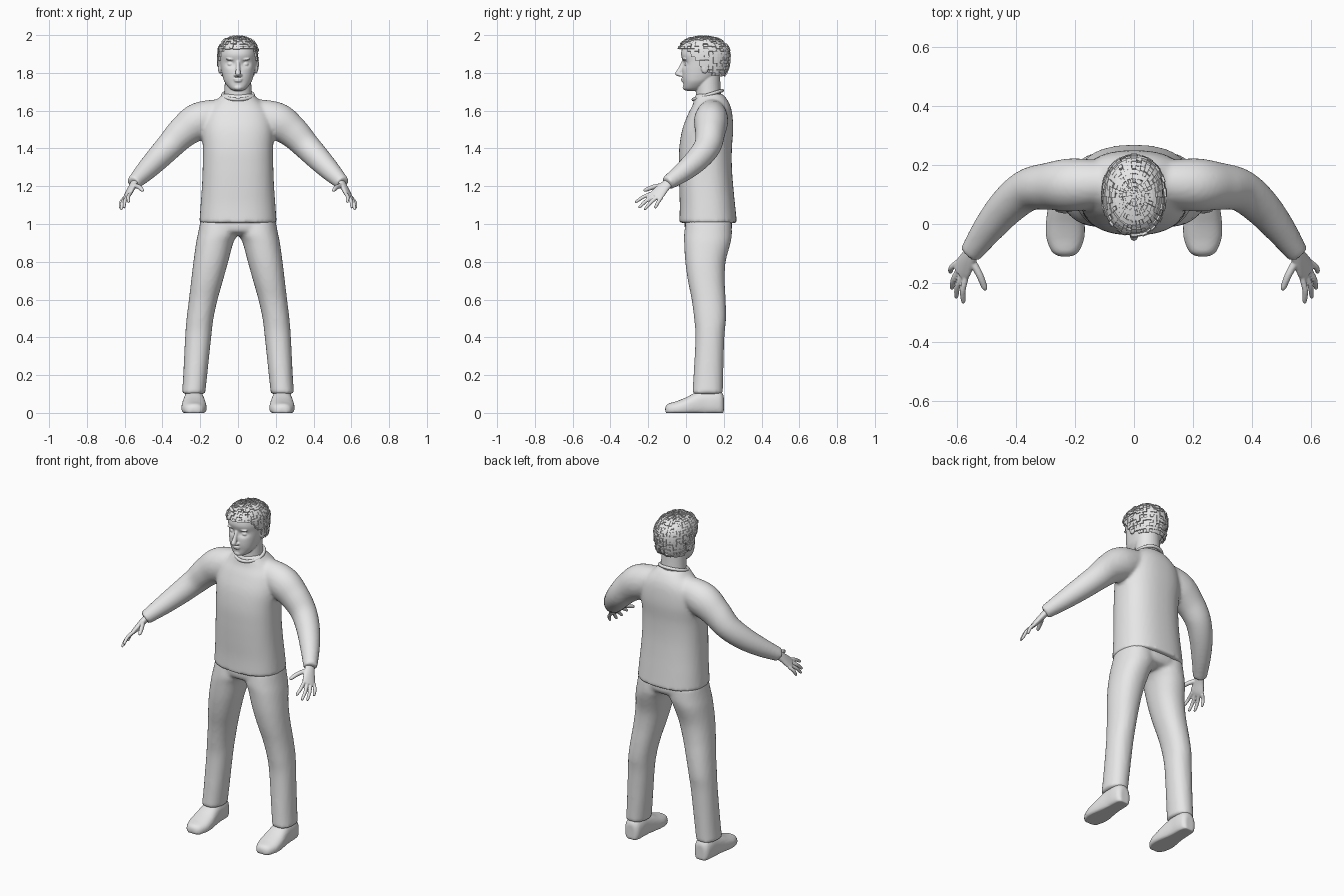
import bpy, bmesh, math, random
from mathutils import Vector, Matrix

random.seed(4)
if "Cube" in bpy.data.objects:
    bpy.data.objects.remove(bpy.data.objects["Cube"], do_unlink=True)

X, Y, Z = Vector((1, 0, 0)), Vector((0, 1, 0)), Vector((0, 0, 1))

grey = bpy.data.materials.new("plain_grey")
grey.use_nodes = True
grey.diffuse_color = (0.8, 0.8, 0.8, 1)
grey.node_tree.nodes["Principled BSDF"].inputs["Base Color"].default_value = (0.8, 0.8, 0.8, 1)


def spline(rows, steps):
    """Catmull-Rom interpolation of rows of numbers."""
    pts = [rows[0]] + list(rows) + [rows[-1]]
    out = []
    for a, b, c, d in zip(pts, pts[1:], pts[2:], pts[3:]):
        for k in range(steps):
            t = k / steps
            out.append([q + 0.5 * t * (r - p + t * (2 * p - 5 * q + 4 * r - s + t * (3 * (q - r) + s - p)))
                        for p, q, r, s in zip(a, b, c, d)])
    return out + [list(rows[-1])]


def loft(bm, rows, side=X, axis=None, power=2.0, n=32, steps=6, sign=1, floor=None):
    """Skin rings (x, y, z, half width, half depth) along a smooth path."""
    rows = spline(rows, steps)
    rings = []
    for i, (x, y, z, ru, rv) in enumerate(rows):
        a, b = rows[max(i - 1, 0)], rows[min(i + 1, len(rows) - 1)]
        t = axis or (Vector(b[:3]) - Vector(a[:3])).normalized()
        u = (side - t * side.dot(t)).normalized()
        v = t.cross(u)
        ring = []
        for k in range(n):
            ang = math.tau * k / n
            c, s = math.cos(ang), math.sin(ang)
            p = Vector((x, y, z))
            p += u * ru * math.copysign(abs(c) ** (2 / power), c)
            p += v * rv * math.copysign(abs(s) ** (2 / power), s)
            if floor is not None:
                p.z = max(p.z, floor)
            ring.append(bm.verts.new((p.x * sign, p.y, p.z)))
        rings.append(ring)
    for r0, r1 in zip(rings, rings[1:]):
        for k in range(n):
            bm.faces.new((r0[k], r0[(k + 1) % n], r1[(k + 1) % n], r1[k]))
    bm.faces.new(rings[0][::-1])
    bm.faces.new(rings[-1])


def span(z, x0, x1, y0, y1):
    """Ring row from its extents at height z."""
    return ((x0 + x1) / 2, (y0 + y1) / 2, z, (x1 - x0) / 2, (y1 - y0) / 2)


def level(rows):
    return [span(z, -w, w, y0, y1) for z, w, y0, y1 in rows]


def ball(bm, centre, size):
    m = Matrix.Translation(centre) @ Matrix.Diagonal((*size, 1))
    bmesh.ops.create_uvsphere(bm, u_segments=20, v_segments=12, radius=1, matrix=m)


def finish(name, bm, voxel=None, smooth=3):
    """Make the object; with a voxel size, fuse its pieces into one skin."""
    bmesh.ops.recalc_face_normals(bm, faces=bm.faces[:])
    me = bpy.data.meshes.new(name)
    bm.to_mesh(me)
    bm.free()
    ob = bpy.data.objects.new(name, me)
    bpy.context.collection.objects.link(ob)
    me.materials.append(grey)
    if voxel:
        for p in me.polygons:
            p.use_smooth = True
        r = ob.modifiers.new("fuse", 'REMESH')
        r.mode, r.voxel_size, r.use_smooth_shade = 'VOXEL', voxel, True
        s = ob.modifiers.new("soften", 'SMOOTH')
        s.factor, s.iterations = 0.5, smooth
    return ob


# Sweater: body and both sleeves
bm = bmesh.new()
loft(bm, level([(1.005, .205, -.035, .27), (1.1, .198, -.033, .26), (1.2, .191, -.036, .25),
                (1.3, .187, -.038, .243), (1.4, .186, -.036, .243), (1.5, .19, -.02, .25),
                (1.58, .175, .01, .245), (1.63, .14, .035, .233), (1.67, .098, .045, .21),
                (1.69, .08, .055, .19)]), axis=Z, power=2.4, n=48)
for s in (1, -1):
    loft(bm, [(.06, .14, 1.59, .07, .075), (.2, .133, 1.548, .09, .098), (.29, .128, 1.487, .08, .085),
              (.36, .115, 1.415, .072, .073), (.425, .065, 1.347, .065, .065),
              (.49, -.01, 1.28, .054, .054), (.555, -.1, 1.215, .038, .038)], side=Y, sign=s)
finish("sweater", bm, 0.011, 4)

# Neckband
bpy.ops.mesh.primitive_torus_add(major_segments=48, minor_segments=12, major_radius=.08, minor_radius=.009,
                                 location=(0, .115, 1.683), rotation=(.3, 0, 0))
band = bpy.context.object
band.name = "neckband"
band.data.materials.append(grey)
bpy.ops.object.shade_smooth()

# Trousers: hips and both legs
bm = bmesh.new()
loft(bm, level([(1.04, .19, 0, .235), (1.0, .196, -.008, .245), (.96, .19, 0, .235), (.94, .14, .04, .19)]),
     axis=Z, power=2.4)
for s in (1, -1):
    loft(bm, [span(*r) for r in [(1.02, .01, .198, 0, .24), (.95, .002, .212, -.01, .243),
                                 (.9, .025, .222, -.01, .236), (.8, .052, .236, -.004, .21),
                                 (.7, .08, .248, .01, .205), (.6, .108, .26, .03, .21),
                                 (.5, .13, .272, .043, .212), (.4, .142, .28, .05, .203),
                                 (.2, .163, .29, .04, .197), (.1, .174, .297, .033, .195)]],
         axis=Z, power=2.2, sign=s)
finish("trousers", bm, 0.011, 3)

# Shoes: half width and height along the foot
for label, s in (("left", 1), ("right", -1)):
    bm = bmesh.new()
    shoe = [(-.11, .02, .03), (-.095, .045, .048), (-.05, .064, .062), (0, .066, .082), (.05, .06, .108),
            (.1, .054, .125), (.15, .052, .125), (.185, .045, .115), (.2, .028, .09)]
    loft(bm, [(.233, y, h / 2 - .01, w, h / 2 + .01) for y, w, h in shoe],
         axis=Y, power=2.4, sign=s, floor=0)
    finish(label + "_shoe", bm, 0.007, 2)

# Hands: palm, four fingers and thumb
fingers = [((.57, -.182, 1.162), (.58, -.27, 1.115)), ((.58, -.168, 1.152), (.605, -.252, 1.085)),
           ((.591, -.15, 1.144), (.62, -.222, 1.075)), ((.599, -.13, 1.14), (.626, -.165, 1.083))]
thumb = ((.552, -.12, 1.205), (.502, -.225, 1.177))
for label, s in (("left", 1), ("right", -1)):
    bm = bmesh.new()
    loft(bm, [(.535, -.07, 1.237, .024, .021), (.56, -.115, 1.197, .032, .018), (.58, -.15, 1.16, .04, .015),
              (.59, -.168, 1.145, .035, .011)], side=Vector((.42, .85, -.3)), sign=s, n=20)
    for base, tip in fingers + [thumb]:
        a, b = Vector(base), Vector(tip)
        r = .0125 if (base, tip) == thumb else .0098
        bend = Vector((.006, 0, .005)) if r < .012 else Vector((-.003, 0, .005))
        loft(bm, [(*a, r, r), (*(a.lerp(b, .5) + bend), r, r), (*a.lerp(b, .9), r * .8, r * .8),
                  (*b, r * .3, r * .3)], side=Vector((.3, .9, -.2)), sign=s, n=12, steps=4)
    finish(label + "_hand", bm, 0.004, 2)

# Head: skull with eye sockets pressed in, then features
bm = bmesh.new()
loft(bm, level([(1.705, .022, .002, .05), (1.718, .045, -.011, .09), (1.75, .07, -.015, .13),
                (1.78, .081, -.02, .165), (1.82, .09, -.02, .193), (1.86, .096, -.018, .21),
                (1.9, .098, -.026, .215), (1.94, .09, -.014, .2), (1.97, .065, .02, .165),
                (1.985, .02, .07, .12)]), axis=Z, power=2.25, n=64)
for v in bm.verts:
    if v.co.y < .07:
        d = ((abs(v.co.x) - .04) / .022) ** 2 + ((v.co.z - 1.848) / .017) ** 2
        v.co.y += .015 * math.exp(-d)
loft(bm, [(0, .125, 1.6, .075, .075), (0, .118, 1.7, .071, .066), (0, .115, 1.8, .07, .066)], axis=Z)
loft(bm, [(0, -.01, 1.862, .009, .012), (0, -.026, 1.825, .011, .015), (0, -.04, 1.796, .014, .018),
          (0, -.03, 1.782, .012, .014)], axis=Z, n=20)
ball(bm, (0, -.016, 1.767), (.024, .011, .005))
ball(bm, (0, -.014, 1.757), (.021, .012, .006))
ball(bm, (0, -.004, 1.722), (.022, .014, .014))
for s in (1, -1):
    ball(bm, (.04 * s, .006, 1.846), (.016, .014, .011))
    ball(bm, (.04 * s, -.008, 1.872), (.027, .011, .006))
    ball(bm, (.013 * s, -.024, 1.788), (.009, .014, .008))
    ball(bm, (.096 * s, .1, 1.83), (.011, .021, .034))
finish("head", bm, 0.004, 2)

# Hair: overlapping panels above a hairline that drops toward the nape
bm = bmesh.new()
loft(bm, level([(1.755, .08, .01, .185), (1.8, .1, -.02, .217), (1.85, .107, -.035, .23), (1.9, .108, -.044, .234),
                (1.94, .101, -.038, .223), (1.975, .076, -.005, .185), (1.99, .038, .045, .14),
                (1.994, .008, .085, .105)]), axis=Z, power=2.15, n=38, steps=3)
bmesh.ops.recalc_face_normals(bm, faces=bm.faces[:])


def below_hairline(f):
    c = f.calc_center_median()
    drop = min(max((c.y - .005) / .14, 0), 1)
    return c.z < 1.922 - .145 * drop or f.normal.z < -.9


bmesh.ops.delete(bm, geom=[f for f in bm.faces if below_hairline(f)], context='FACES')
bmesh.ops.split_edges(bm, edges=bm.edges[:])
bm.normal_update()
for f in bm.faces:
    c, lift = f.calc_center_median(), f.normal * random.uniform(-.005, .005)
    grow = random.uniform(.86, 1.12)
    for v in f.verts:
        v.co = c + (v.co - c) * grow + lift
hair = bpy.data.meshes.new("hair")
bm.to_mesh(hair)
bm.free()
hair.materials.append(grey)
ob = bpy.data.objects.new("hair", hair)
bpy.context.collection.objects.link(ob)
thick = ob.modifiers.new("thickness", 'SOLIDIFY')
thick.thickness, thick.offset = .008, -1
